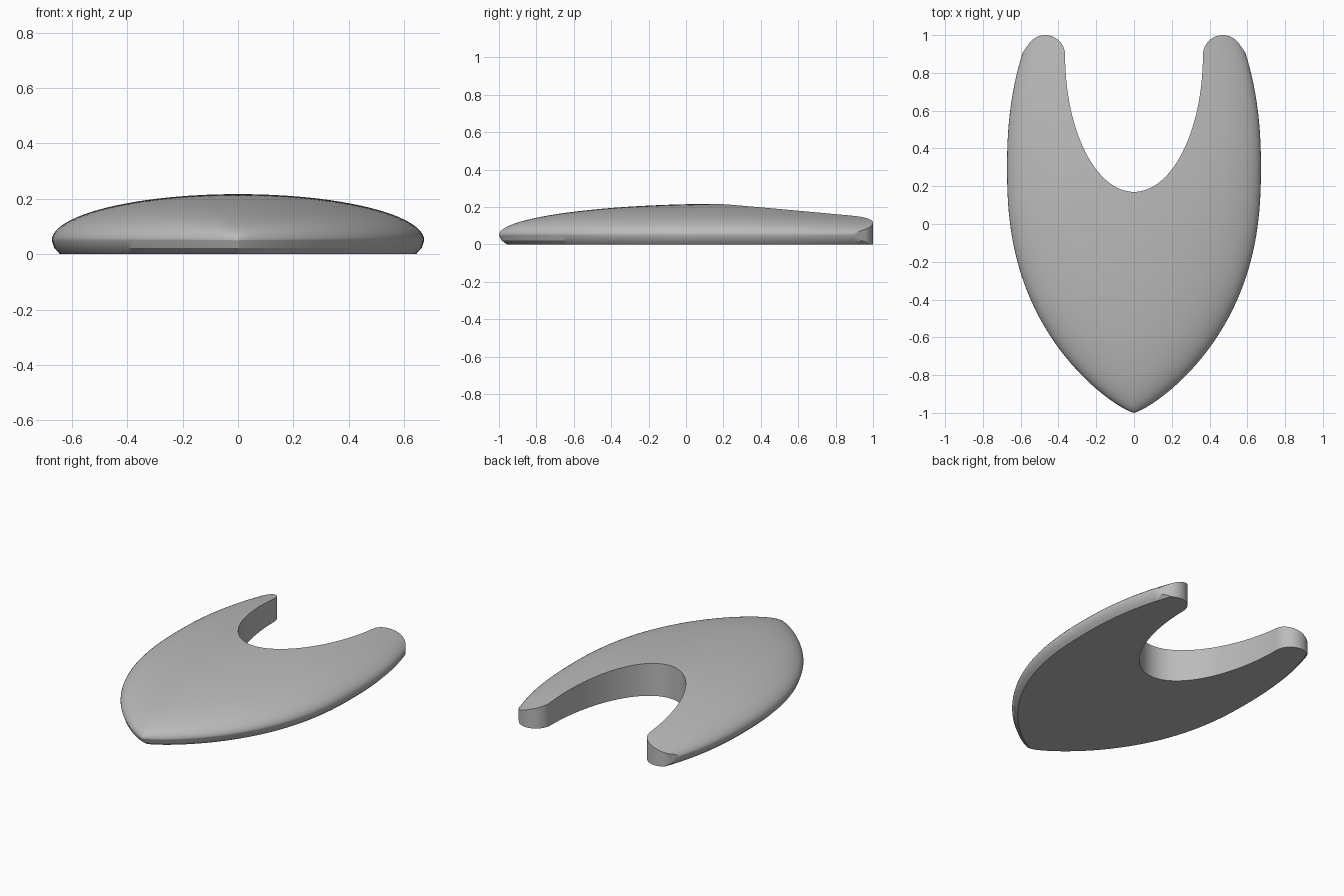
import bpy, bmesh
from math import sin, cos, pi, radians

cube = bpy.data.objects.get("Cube")
if cube:
    bpy.data.objects.remove(cube, do_unlink=True)

grey = bpy.data.materials.new("plain grey")
grey.use_nodes = True
colour = (0.5, 0.5, 0.5, 1)
grey.diffuse_color = colour
grey.node_tree.nodes["Principled BSDF"].inputs["Base Color"].default_value = colour

RIM = 0.05      # height of the widest line
BACK = 1.1      # the hull runs past the tips and is trimmed
STATIONS, ARC = 64, 48


def half_width(y):
    if y < 0.3:
        return 0.672 * max(0, 1 - ((0.3 - y) / 1.3) ** 2.4) ** 0.8
    return 0.672 - 0.1 * ((y - 0.3) / 0.66) ** 2.3


def crown(y):
    if y < 0.2:
        return 0.167 * max(0, 1 - ((0.2 - y) / 1.2) ** 2) ** 0.5
    return 0.167 - 0.037 * ((y - 0.2) / 0.7) ** 1.5


def new_object(name, bm):
    bmesh.ops.recalc_face_normals(bm, faces=bm.faces)
    mesh = bpy.data.meshes.new(name)
    bm.to_mesh(mesh)
    bm.free()
    ob = bpy.data.objects.new(name, mesh)
    bpy.context.collection.objects.link(ob)
    return ob


def section(y):
    """Closed cross-section: flat base, tucked-in lower edge, domed top."""
    w, h = half_width(y), crown(y)
    lower = [(0.955, 0), (0.987, 0.022)]
    pts = []
    for side, rows in ((1, lower), (-1, lower[::-1])):
        edge = [(side * w * s, 0.3 + (y - 0.3) * (1 - 0.73 * (1 - s)), z) for s, z in rows]
        if side == 1:
            pts += edge
            pts += [(w * cos(pi * i / ARC), y, RIM + h * sin(pi * i / ARC))
                    for i in range(ARC + 1)]
        else:
            pts += edge
    return pts


# Domed hull lofted from the pointed nose to the back
bm = bmesh.new()
rings = []
for i in range(STATIONS + 1):
    y = -1 + (BACK + 1) * (1 - cos(pi / 2 * i / STATIONS))
    rings.append([bm.verts.new(p) for p in section(y)])
for a, b in zip(rings, rings[1:]):
    for j in range(len(a)):
        k = (j + 1) % len(a)
        bm.faces.new((a[j], a[k], b[k], b[j]))
bm.faces.new(rings[-1])
bmesh.ops.remove_doubles(bm, verts=bm.verts, dist=1e-5)
shell = new_object("curved_shell", bm)
shell.data.materials.append(grey)

# Plan outline: round notch between two rounded tips, open everywhere else
tip_x, tip_y, tip_r = 0.47, 0.895, 0.105
half = [(0.365 * sin(a), 0.895 - 0.725 * cos(a))
        for a in (pi / 2 * i / 32 for i in range(32))]
half += [(tip_x + tip_r * cos(a), tip_y + tip_r * sin(a))
         for a in (radians(180 - 145 * i / 24) for i in range(25))]
half += [(0.843, 0.545), (0.9, -1.2)]
outline = half + [(-x, y) for x, y in reversed(half[1:])]

bm = bmesh.new()
base = bm.faces.new([bm.verts.new((x, y, -0.2)) for x, y in outline])
lift = bmesh.ops.extrude_face_region(bm, geom=[base])
bmesh.ops.translate(bm, vec=(0, 0, 0.8),
                    verts=[v for v in lift["geom"] if isinstance(v, bmesh.types.BMVert)])
cutter = new_object("outline_cutter", bm)
cutter.hide_render = True
cutter.data.materials.append(grey)

# Trim the hull to the outline
trim = shell.modifiers.new("trim", "BOOLEAN")
trim.operation = "INTERSECT"
trim.solver = "EXACT"
trim.object = cutter
bpy.ops.object.select_all(action="DESELECT")
shell.select_set(True)
bpy.context.view_layer.objects.active = shell
bpy.ops.object.modifier_apply(modifier="trim")
bpy.data.objects.remove(cutter, do_unlink=True)

bpy.ops.object.shade_smooth_by_angle(angle=radians(28))
weighted = shell.modifiers.new("clean shading", "WEIGHTED_NORMAL")
weighted.keep_sharp = True
